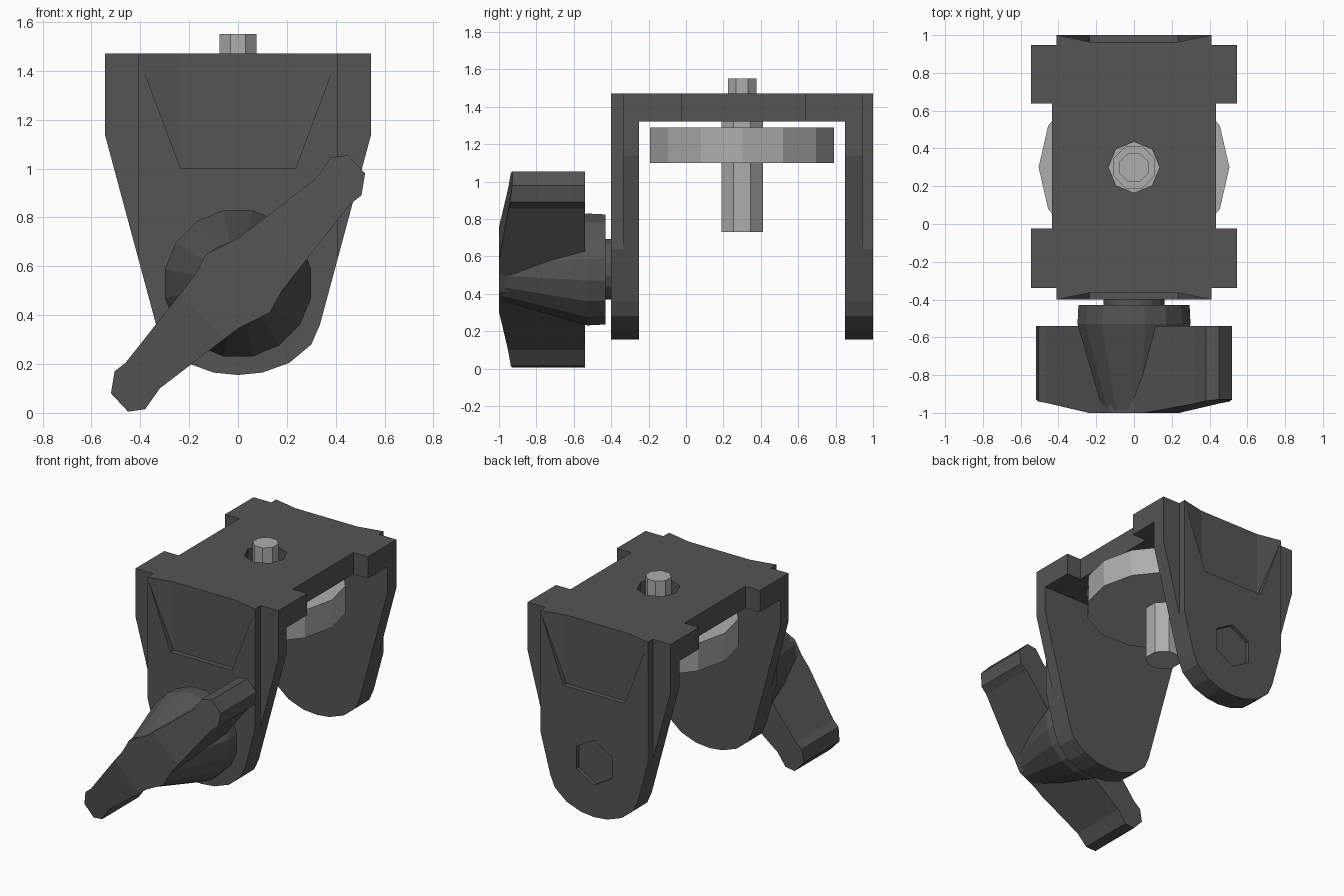
import bpy, bmesh, math
from mathutils import Vector

if "Cube" in bpy.data.objects:
    bpy.data.objects.remove(bpy.data.objects["Cube"])

CY = 0.30   # centre line of the bracket in y
KZ = 0.53   # height of the clamping axis


def material(name, v):
    m = bpy.data.materials.new(name)
    m.diffuse_color = (v, v, v, 1)
    m.use_nodes = True
    m.node_tree.nodes["Principled BSDF"].inputs["Base Color"].default_value = m.diffuse_color
    return m


DARK = material("dark_plastic", 0.09)
STEEL = material("light_metal", 0.42)


def finish(name, bm, mat=None):
    bmesh.ops.recalc_face_normals(bm, faces=bm.faces)
    me = bpy.data.meshes.new(name)
    bm.to_mesh(me)
    bm.free()
    ob = bpy.data.objects.new(name, me)
    bpy.context.collection.objects.link(ob)
    if mat:
        me.materials.append(mat)
    return ob


def prism_bm(pts, y0, y1):
    """Extrude an (x, z) outline from y0 to y1."""
    bm = bmesh.new()
    face = bm.faces.new([bm.verts.new((x, y0, z)) for x, z in pts])
    ext = bmesh.ops.extrude_face_region(bm, geom=[face])
    for v in ext["geom"]:
        if isinstance(v, bmesh.types.BMVert):
            v.co.y = y1
    return bm


def box(x0, x1, y0, y1, z0, z1):
    return finish("cutter", prism_bm([(x0, z0), (x1, z0), (x1, z1), (x0, z1)], y0, y1))


def loft(name, place, rings, n, mat=None, phase=0.0):
    """Stack n-sided rings; place(t, a, b) maps axis position and offsets."""
    bm = bmesh.new()
    loops = []
    for t, r in rings:
        loops.append([bm.verts.new(place(t, r * math.cos(phase + math.tau * i / n),
                                         r * math.sin(phase + math.tau * i / n)))
                      for i in range(n)])
    for a, b in zip(loops, loops[1:]):
        for i in range(n):
            j = (i + 1) % n
            bm.faces.new((a[i], a[j], b[j], b[i]))
    bm.faces.new(loops[0])
    bm.faces.new(loops[-1])
    return finish(name, bm, mat)


def along_z(t, a, b):
    return (a, CY + b, t)


def along_y(t, a, b):
    return (a, t, KZ + b)


def boolean(ob, other, op):
    mod = ob.modifiers.new("cut", "BOOLEAN")
    mod.operation, mod.solver, mod.object = op, "EXACT", other
    bpy.context.view_layer.objects.active = ob
    bpy.ops.object.modifier_apply(modifier=mod.name)
    bpy.data.objects.remove(other)


# U-shaped bracket: tapered outline with rounded foot, swept through y
half = [(0.545, 1.47), (0.545, 1.14), (0.335, 0.36), (0.30, 0.28), (0.21, 0.205), (0.10, 0.165)]
outline = half + [(0, 0.155)] + [(-x, z) for x, z in reversed(half)]
bracket = finish("bracket", prism_bm(outline, -0.40, 1.0), DARK)

# space between the arms
boolean(bracket, box(-1, 1, -0.25, 0.85, 0, 1.32), "DIFFERENCE")
for s in (-1, 1):
    # waist notches in the top plate
    x0, x1 = sorted((s * 0.435, s * 0.8))
    boolean(bracket, box(x0, x1, -0.025, 0.637, 1, 2), "DIFFERENCE")
    # stepped outer corners of both arms
    x0, x1 = sorted((s * 0.41, s * 0.8))
    for y0, y1 in ((-0.6, -0.338), (0.947, 1.2)):
        boolean(bracket, box(x0, x1, y0, y1, 0, 2), "DIFFERENCE")

# flared recess on the outside of each arm
for s in (-1, 1):
    bm = bmesh.new()
    for x in (-1, 1):
        for px, d, z in ((0.235, 0.664, 1.0), (0.235, 0.664, 1.52), (0.235, 0.705, 1.0), (0.43, 0.705, 1.52)):
            bm.verts.new((x * px, CY + s * d, z))
    bmesh.ops.convex_hull(bm, input=bm.verts)
    boolean(bracket, finish("cutter", bm), "DIFFERENCE")

# hexagonal nut pocket at the back and bore through the plate
boolean(bracket, loft("cutter", along_y, [(0.975, 0.155), (1.1, 0.155)], 6, phase=math.pi / 2), "DIFFERENCE")
boolean(bracket, loft("cutter", along_z, [(1.25, 0.135), (1.6, 0.135)], 8), "DIFFERENCE")

# clamping disc and stepped screw
screw = loft("clamp_screw", along_z,
             [(0.73, 0.12), (1.34, 0.12), (1.34, 0.082), (1.55, 0.082)], 8, STEEL, math.pi / 8)
disc = loft("clamp_disc", along_z, [(1.10, 0.505), (1.29, 0.505)], 14, STEEL)
boolean(disc, screw, "UNION")
disc.name = "clamp_disc_and_screw"

# wing knob: point-symmetric handle with swept-back ends
wing = [(0.46, 0.855), (0.505, 0.89), (0.52, 0.98), (0.45, 1.055), (0.38, 1.045),
        (0.32, 0.96), (0.19, 0.86), (0.0, 0.715), (-0.13, 0.65), (-0.18, 0.56)]
wing += [(-x, 2 * KZ - z) for x, z in wing]
bm = prism_bm(wing, -0.54, -1.0)
axis = Vector((0.70, 0, 0.714))
hub = Vector((0, 0, KZ))
for s in (-1, 1):
    bmesh.ops.bisect_plane(bm, geom=bm.verts[:] + bm.edges[:] + bm.faces[:],
                           plane_co=hub + axis * 0.2 * s, plane_no=axis)
for v in bm.verts:
    if v.co.y < -0.9:
        v.co.y += 0.146 * max(0, abs((v.co - hub).dot(axis)) - 0.2)
knob = finish("wing_knob", bm, DARK)

# conical hub with collar and neck
cone = loft("knob_hub", along_y,
            [(-0.40, 0.165), (-0.43, 0.165), (-0.43, 0.30), (-0.53, 0.305), (-0.985, 0.17)],
            16, DARK, math.pi / 16)
boolean(knob, cone, "UNION")
